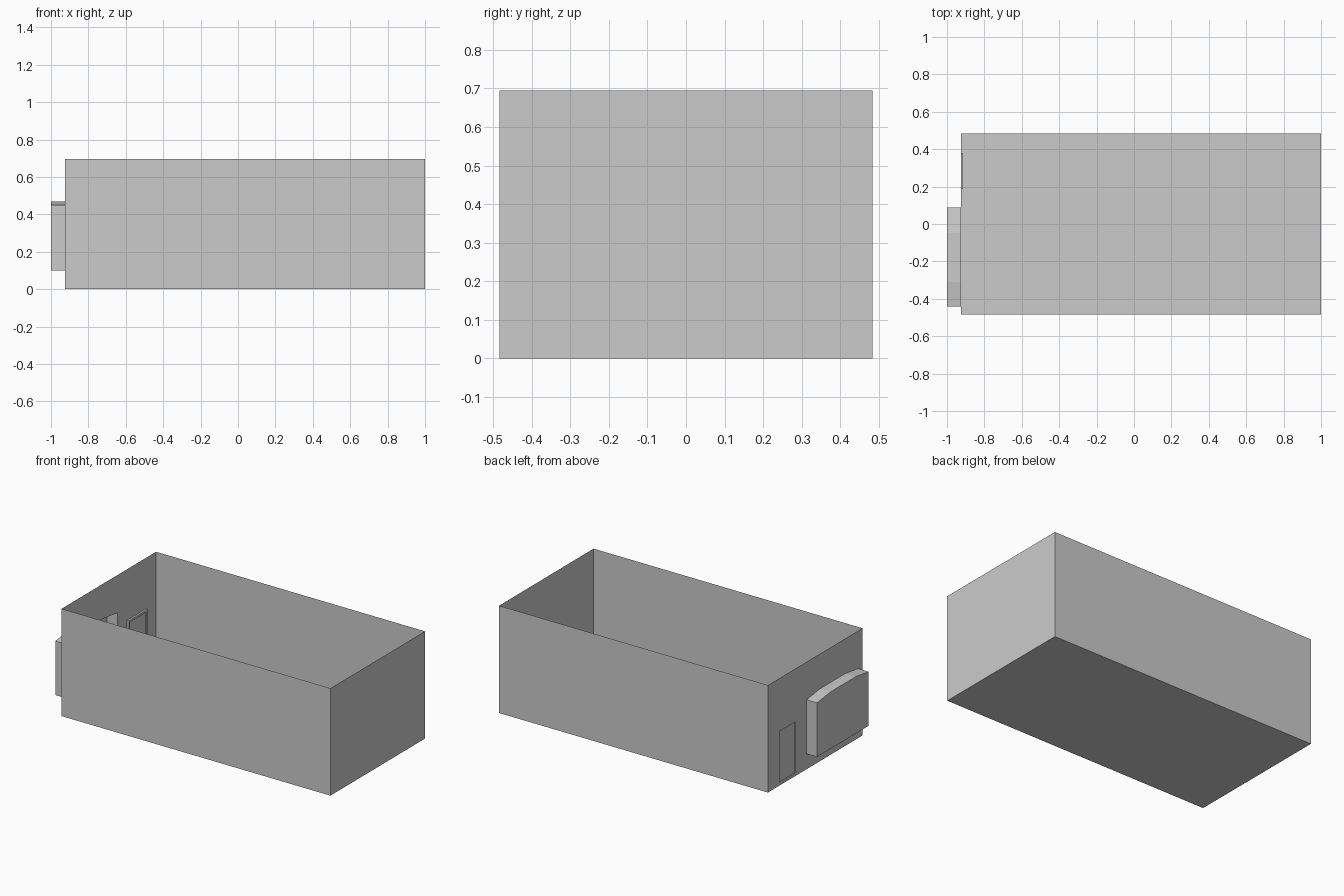
import bpy
import bmesh
from mathutils import Vector

if "Cube" in bpy.data.objects:
    bpy.data.objects.remove(bpy.data.objects["Cube"])

XL, XR, Y, H = -0.925, 1.0, 0.483, 0.695      # room extents
XN = -1.0                                     # outer face of the bay
D0, D1, DZ0, DZ = 0.187, 0.38, 0.005, 0.365   # door opening
FW, XD = 0.014, -0.913                        # frame width, inner frame face

# bay outline (y, z) with a shallow three-part arch
BAY = [(-0.44, 0.1), (0.088, 0.1), (0.088, 0.45),
       (-0.047, 0.468), (-0.31, 0.468), (-0.44, 0.45)]
DOOR = [(D0, DZ0), (D1, DZ0), (D1, DZ), (D0, DZ)]
PANEL = [(D0 + FW, DZ0 + FW), (D1 - FW, DZ0 + FW),
         (D1 - FW, DZ - FW), (D0 + FW, DZ - FW)]


def finish(name, bm):
    bmesh.ops.remove_doubles(bm, verts=bm.verts, dist=1e-5)
    bmesh.ops.recalc_face_normals(bm, faces=bm.faces)
    mesh = bpy.data.meshes.new(name)
    bm.to_mesh(mesh)
    bm.free()
    ob = bpy.data.objects.new(name, mesh)
    bpy.context.collection.objects.link(ob)
    return ob


def loop(bm, outline, x):
    return [bm.verts.new((x, y, z)) for y, z in outline]


def bridge(bm, a, b):
    for i in range(len(a)):
        j = (i + 1) % len(a)
        bm.faces.new((a[i], a[j], b[j], b[i]))


def sheet(bm, outlines, x):
    """Flat sheet across x; outlines after the first are holes."""
    edges = []
    for outline in outlines:
        vs = loop(bm, outline, x)
        edges += [bm.edges.new((vs[i - 1], vs[i])) for i in range(len(vs))]
    bmesh.ops.triangle_fill(bm, edges=edges, use_beauty=True,
                            normal=Vector((1, 0, 0)))


# floor and three plain walls
bm = bmesh.new()
base = [bm.verts.new(p) for p in
        ((XL, -Y, 0), (XR, -Y, 0), (XR, Y, 0), (XL, Y, 0))]
top = [bm.verts.new((v.co.x, v.co.y, H)) for v in base]
bm.faces.new(base)
for i in range(3):
    bm.faces.new((base[i], base[i + 1], top[i + 1], top[i]))
finish("room_shell", bm)

# end wall with door and bay openings
bm = bmesh.new()
sheet(bm, [[(-Y, 0), (Y, 0), (Y, H), (-Y, H)], BAY, DOOR], XL)
finish("end_wall", bm)

# arched bay pushed out of the end wall, open to the room
bm = bmesh.new()
outer = loop(bm, BAY, XN)
bridge(bm, loop(bm, BAY, XL), outer)
bm.faces.new(outer)
finish("bay_recess", bm)

# door frame standing proud on the room side
bm = bmesh.new()
rings = [loop(bm, o, x) for o, x in
         ((DOOR, XL), (DOOR, XD), (PANEL, XD), (PANEL, XL))]
for i in range(4):
    bridge(bm, rings[i - 1], rings[i])
finish("door_frame", bm)

# door leaf set within the frame
bm = bmesh.new()
bm.faces.new(loop(bm, PANEL, (XL + XD) / 2))
finish("door_panel", bm)
